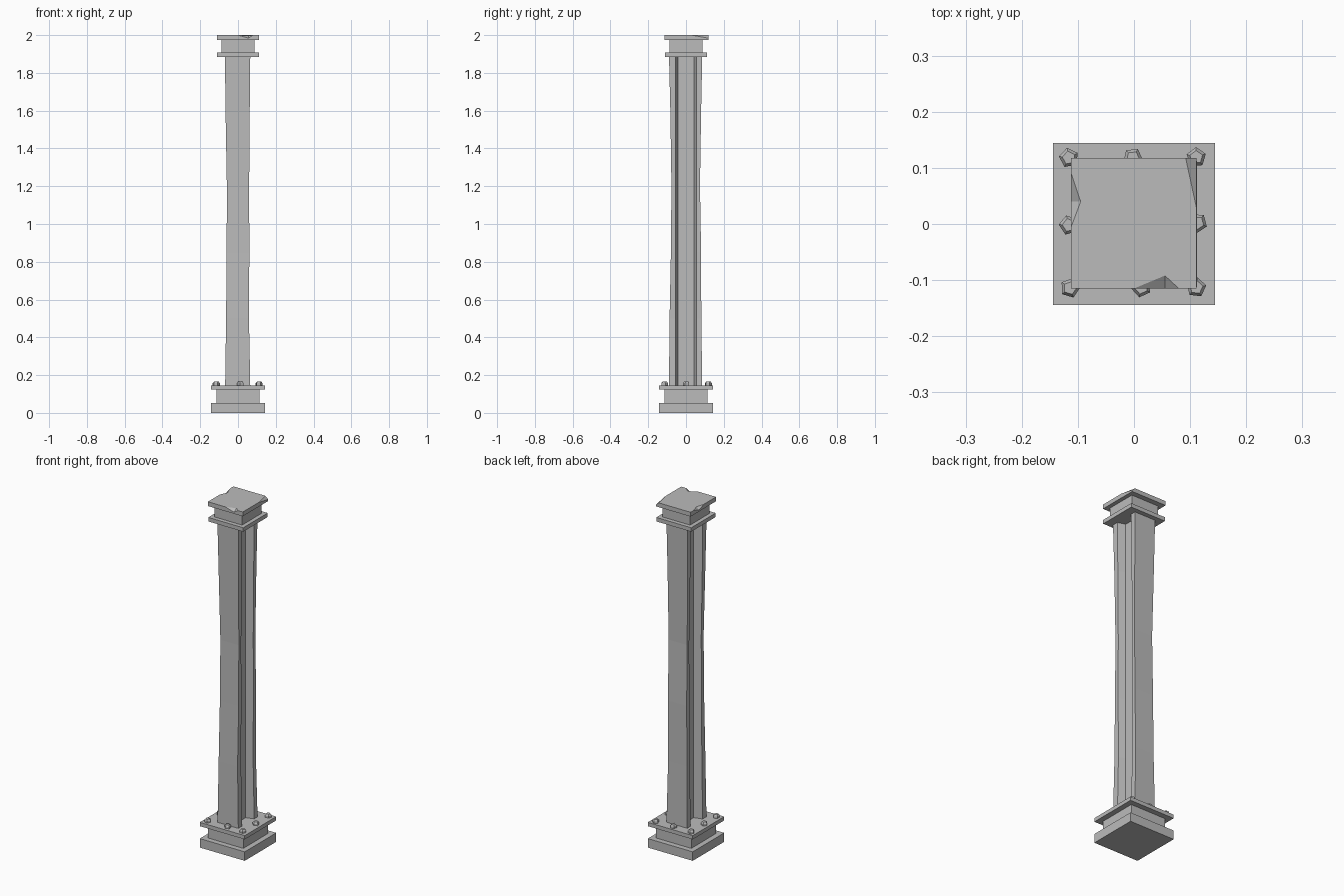
import bpy, bmesh, math
from mathutils import Vector

cube = bpy.data.objects.get("Cube")
if cube:
    bpy.data.objects.remove(cube, do_unlink=True)

gray = bpy.data.materials.new("worn_gray")
gray.use_nodes = True
gray.diffuse_color = (0.5, 0.5, 0.5, 1)
gray.node_tree.nodes["Principled BSDF"].inputs["Base Color"].default_value = gray.diffuse_color


def finish(name, bm):
    bmesh.ops.recalc_face_normals(bm, faces=bm.faces)
    mesh = bpy.data.meshes.new(name)
    bm.to_mesh(mesh)
    bm.free()
    mesh.materials.append(gray)
    obj = bpy.data.objects.new(name, mesh)
    bpy.context.collection.objects.link(obj)
    return obj


def loft(name, rings):
    """Skin a stack of rings of equal length and close both ends."""
    bm = bmesh.new()
    loops = [[bm.verts.new(p) for p in ring] for ring in rings]
    for low, high in zip(loops, loops[1:]):
        for i in range(len(low)):
            j = (i + 1) % len(low)
            bm.faces.new((low[i], low[j], high[j], high[i]))
    bm.faces.new(loops[0][::-1])
    bm.faces.new(loops[-1])
    return finish(name, bm)


def slab(name, half, z0, z1, half_top=None):
    def ring(h, z):
        return [(x * h, y * h, z) for x, y in ((-1, -1), (1, -1), (1, 1), (-1, 1))]
    return loft(name, [ring(half, z0), ring(half_top or half, z1)])


# Base and lower part of the capital
slab("base_plinth", 0.144, 0, 0.052)
slab("base_neck", 0.113, 0.05, 0.125)
slab("base_plate", 0.144, 0.124, 0.146)
slab("cap_lower_plate", 0.112, 1.885, 1.908)
slab("cap_neck", 0.088, 1.905, 1.98)


# Shaft: I-section with tapered flanges, worn slimmer towards the middle
def i_section(z, left, right, front, back):
    web, tip, root = 0.02, 0.055, 0.042
    return [(left, front, z), (right, front, z), (right, -tip, z), (web, -root, z),
            (web, root, z), (right, tip, z), (right, back, z), (left, back, z),
            (left, tip, z), (-web, root, z), (-web, -root, z), (left, -tip, z)]


loft("shaft", [i_section(*s) for s in (
    (0.14, -0.068, 0.065, -0.09, 0.086),
    (0.5, -0.063, 0.058, -0.087, 0.081),
    (0.85, -0.06, 0.06, -0.08, 0.08),
    (1.2, -0.059, 0.059, -0.077, 0.074),
    (1.6, -0.066, 0.062, -0.083, 0.08),
    (1.89, -0.069, 0.065, -0.09, 0.086))])

# Top plate with two chipped edges and one chipped corner
bm = bmesh.new()
x0, x1, y0, y1, bottom, top, dent = -0.112, 0.111, -0.115, 0.118, 1.975, 2.0, 1.984
vert = lambda x, y, z: bm.verts.new((x, y, z))
low = [vert(x, y, bottom) for x, y in ((x0, y0), (x1, y0), (x1, y1), (x0, y1))]
high = [vert(v.co.x, v.co.y, top) for v in low]
fa, fb = vert(0, y0, top), vert(0.08, y0, top)
f_apex, f_low = vert(0.055, -0.092, top - 0.002), vert(0.055, y0, dent)
la, lb = vert(x0, 0.09, top), vert(x0, -0.005, top)
l_apex, l_low = vert(-0.095, 0.04, top - 0.002), vert(x0, 0.04, dent)
for face in (low[::-1],
             (high[0], fa, f_apex, fb, high[1], high[2], high[3], la, l_apex, lb),
             (low[0], low[1], high[1], fb, f_low, fa, high[0]),
             (low[1], low[2], high[2], high[1]),
             (low[2], low[3], high[3], high[2]),
             (low[3], low[0], high[0], lb, l_low, la, high[3]),
             (fa, f_low, f_apex), (f_low, fb, f_apex),
             (la, l_low, l_apex), (l_low, lb, l_apex)):
    bm.faces.new(face)
a, b, c = Vector((0.092, y1, top)), Vector((x1, 0.03, top)), Vector((x1, y1, dent))
normal = (b - a).cross(c - a)
if normal.z < 0:
    normal.negate()
cut = bmesh.ops.bisect_plane(bm, geom=bm.verts[:] + bm.edges[:] + bm.faces[:],
                             plane_co=a, plane_no=normal, clear_outer=True)
edges = [e for e in cut["geom_cut"] if isinstance(e, bmesh.types.BMEdge)]
bmesh.ops.holes_fill(bm, edges=edges)
finish("cap_top_plate", bm)


# Five-sided bolts around the base plate
def bolt_ring(x, y, z, radius, turn):
    return [(x + radius * math.cos(turn + k * math.tau / 5),
             y + radius * math.sin(turn + k * math.tau / 5), z) for k in range(5)]


spots = ((-0.116, 0.118), (-0.002, 0.118), (0.111, 0.119), (0.113, 0.002),
         (0.111, -0.113), (0.013, -0.113), (-0.114, -0.114), (-0.116, -0.002))
for n, (x, y) in enumerate(spots):
    turn = 0.5 + n * 0.55
    loft(f"bolt_{n + 1}", [bolt_ring(x, y, 0.143, 0.018, turn),
                           bolt_ring(x, y, 0.157, 0.018, turn),
                           bolt_ring(x, y, 0.165, 0.012, turn)])
